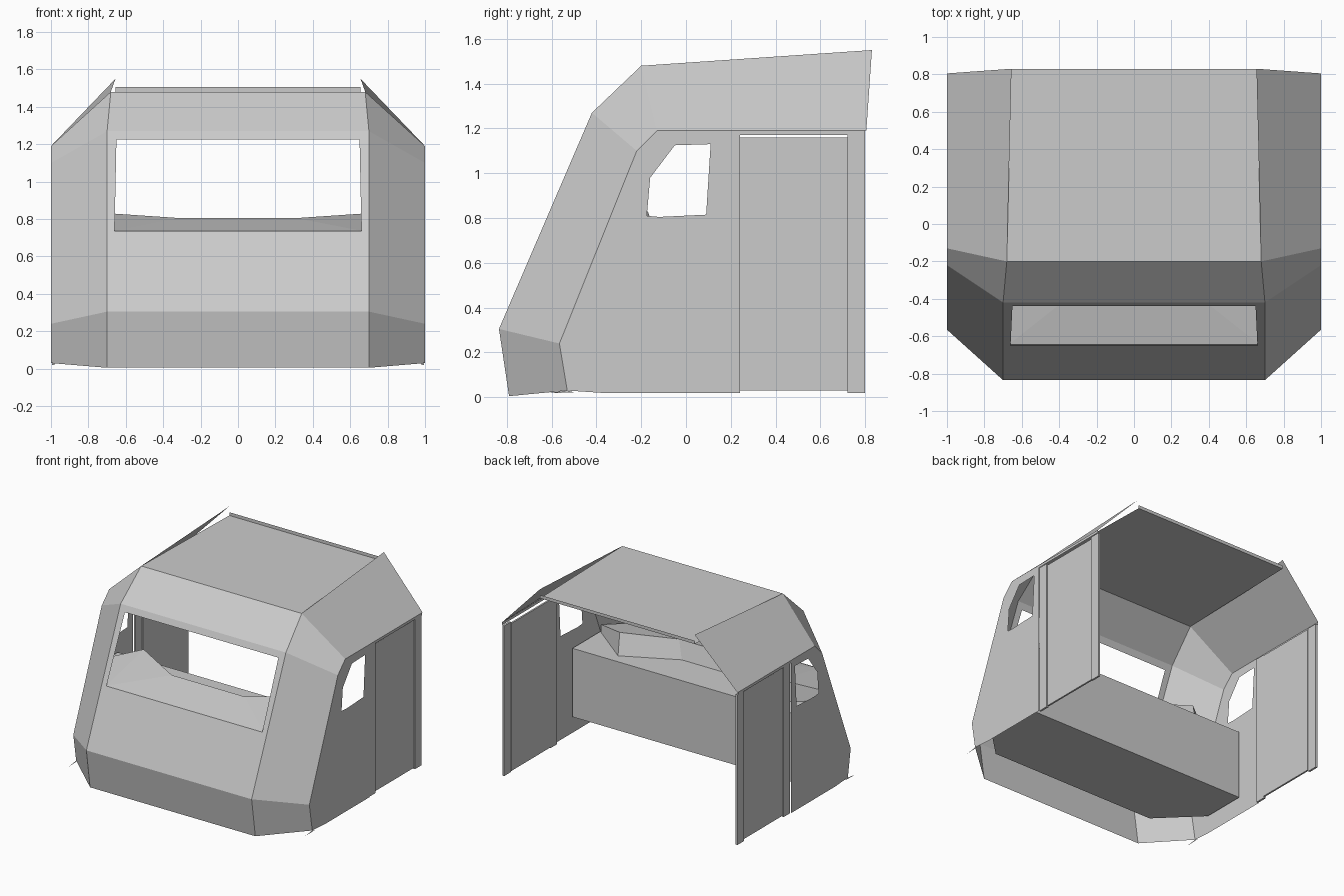
import bpy, bmesh
from mathutils import Vector

if "Cube" in bpy.data.objects:
    bpy.data.objects.remove(bpy.data.objects["Cube"])


def finish(name, bm, mirror=False):
    bmesh.ops.recalc_face_normals(bm, faces=bm.faces)
    me = bpy.data.meshes.new(name)
    bm.to_mesh(me)
    bm.free()
    ob = bpy.data.objects.new(name, me)
    bpy.context.collection.objects.link(ob)
    if mirror:
        ob.modifiers.new("Mirror", 'MIRROR')
    return ob


def strip(name, a, b, mirror=False):
    """Quads joining two matching 3D polylines."""
    bm = bmesh.new()
    va, vb = [[bm.verts.new(p) for p in line] for line in (a, b)]
    for i in range(len(a) - 1):
        bm.faces.new((va[i], va[i + 1], vb[i + 1], vb[i]))
    return finish(name, bm, mirror)


def sheet(name, loops, mirror=False):
    """Flat panel: the first loop is the outline, the rest are holes."""
    bm = bmesh.new()
    edges = []
    for loop in loops:
        vs = [bm.verts.new(p) for p in loop]
        edges += [bm.edges.new((vs[i - 1], vs[i])) for i in range(len(vs))]
    o = [Vector(p) for p in loops[0]]
    n = (o[1] - o[0]).cross(o[2] - o[0]).normalized()
    bmesh.ops.triangle_fill(bm, edges=edges, use_beauty=True, normal=n)
    return finish(name, bm, mirror)


def box(name, x, y, z, mirror=False):
    bm = bmesh.new()
    bmesh.ops.create_cube(bm, size=1)
    for v in bm.verts:
        v.co = [r[0] if c < 0 else r[1] for c, r in zip(v.co, (x, y, z))]
    return finish(name, bm, mirror)


def prism(name, base, top):
    """Closed solid between two matching loops."""
    bm = bmesh.new()
    lo, hi = [[bm.verts.new(p) for p in loop] for loop in (base, top)]
    n = len(lo)
    for i in range(n):
        bm.faces.new((lo[i - 1], lo[i], hi[i], hi[i - 1]))
    caps = [bm.faces.new(lo), bm.faces.new(hi)]
    bmesh.ops.triangulate(bm, faces=caps)
    return finish(name, bm)


def flip(pts):
    return [(-p[0],) + tuple(p[1:]) for p in pts]


# Profiles of the nose centre panel edge and of the side wall edge
inner = [(.70, -.79, .005), (.70, -.835, .305), (.70, -.42, 1.27),
         (.68, -.20, 1.48), (.655, .83, 1.55)]
outer = [(1, -.53, .03), (1, -.565, .24), (1, -.22, 1.10),
         (1, -.13, 1.19), (1, .805, 1.19)]

# Angled corner panels, rising to a fin at the rear of the roof
strip("corner_panel", inner, outer, True)

# Nose skirt and brow
strip("nose_skirt", inner[:2], flip(inner[:2]))
strip("brow", inner[2:4], flip(inner[2:4]))

# Roof with upturned rear lip
roof = [inner[3], (.655, .83, 1.48), (.655, .83, 1.505)]
strip("roof", roof, flip(roof))


# Windscreen panel with opening
def on_nose(x, z):
    return (x, -.835 + (z - .305) * .415 / .965, z)


sheet("windscreen_panel", [
    [inner[1], inner[2], *reversed(flip(inner[1:3]))],
    [on_nose(.66, .735), on_nose(.65, 1.225), on_nose(-.65, 1.225), on_nose(-.66, .735)]])

# Side walls with window and doorway cut out
wall = outer[:4] + [(1, .80, 1.19), (1, .80, 1.17), (1, .16, 1.17), (1, .16, .02), (1, -.38, .02)]
window = [(1, y, z) for y, z in
          [(-.16, .98), (-.05, 1.125), (.11, 1.13), (.09, .815), (-.12, .805), (-.175, .81)]]
sheet("side_wall", [wall, window], True)

# Door and its posts
box("front_door_post", (.98, .995), (.16, .24), (.02, 1.17), True)
box("rear_door_post", (.98, .995), (.72, .80), (.02, 1.17), True)
box("door", (.975, .988), (.24, .72), (.03, 1.16), True)

# Small pointed tab at the bottom of each side wall
sheet("side_tab", [[(1, -.53, .03), (1, -.62, .018), (1, -.50, .022)]], True)

# Control desk
half = [(.99, -.04), (.99, -.38), (.70, -.665)]
plan = half + flip(half[::-1])
prism("control_desk", [(x, y, .15) for x, y in plan], [(x, y, .675) for x, y in plan])

# Raised instrument hood on the desk
foot = [(.26, -.32, .675), (.66, -.12, .675), (.98, -.37, .675), (.68, -.66, .675)]
ridge = [(.31, -.36, .805), (.68, -.17, .83), (.97, -.36, .74), (.67, -.645, .735)]
prism("instrument_hood", foot + flip(foot[::-1]), ridge + flip(ridge[::-1]))
